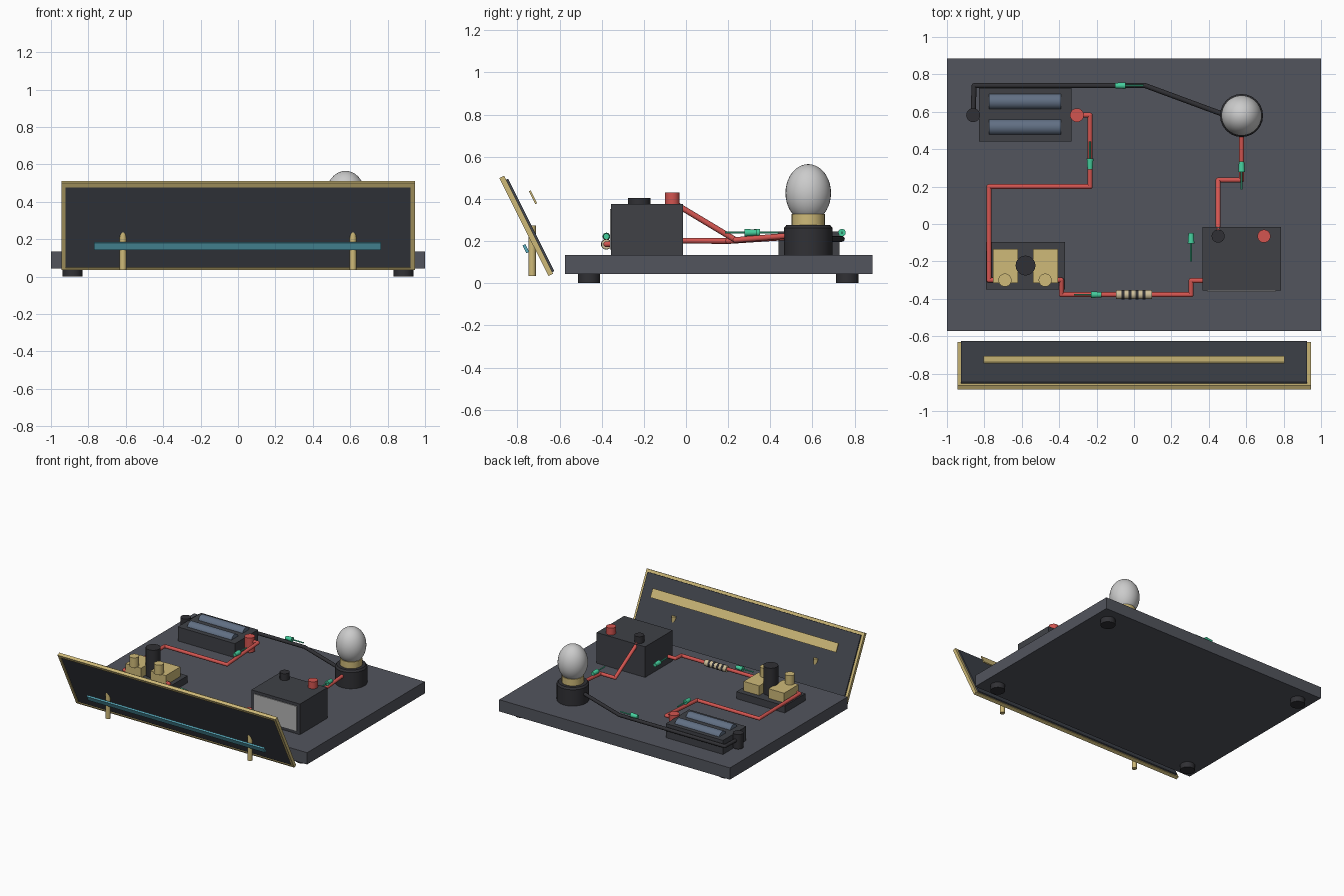
import bpy, bmesh, math
from mathutils import Vector, Matrix

if "Cube" in bpy.data.objects:
    bpy.data.objects.remove(bpy.data.objects["Cube"])


def mat(name, *rgb):
    m = bpy.data.materials.new(name)
    m.diffuse_color = (*rgb, 1)
    m.use_nodes = True
    m.node_tree.nodes["Principled BSDF"].inputs["Base Color"].default_value = m.diffuse_color
    return m


SLATE = mat("slate", 0.085, 0.09, 0.11)
CASE = mat("case_dark", 0.05, 0.053, 0.062)
BLACK = mat("black", 0.03, 0.03, 0.035)
PANEL = mat("panel_dark", 0.05, 0.056, 0.07)
BRASS = mat("brass", 0.62, 0.49, 0.19)
TAN = mat("tan", 0.62, 0.52, 0.32)
RED = mat("red", 0.65, 0.09, 0.08)
GREEN = mat("green", 0.06, 0.62, 0.34)
CELL = mat("cell_blue", 0.12, 0.16, 0.23)
TEAL = mat("teal", 0.1, 0.4, 0.5)
PALE = mat("dial_grey", 0.45, 0.45, 0.45)
GLASS = mat("glass", 0.78, 0.78, 0.78)


def finish(name, bm, material, smooth=False):
    me = bpy.data.meshes.new(name)
    bm.to_mesh(me)
    bm.free()
    ob = bpy.data.objects.new(name, me)
    bpy.context.collection.objects.link(ob)
    me.materials.append(material)
    if smooth:
        bpy.ops.object.select_all(action='DESELECT')
        ob.select_set(True)
        bpy.context.view_layer.objects.active = ob
        bpy.ops.object.shade_smooth_by_angle(angle=math.radians(40))
    return ob


def box(name, lo, hi, material):
    lo, hi = Vector(lo), Vector(hi)
    bm = bmesh.new()
    bmesh.ops.create_cube(bm, size=1, matrix=Matrix.Translation((lo + hi) / 2) @ Matrix.Diagonal((*(hi - lo), 1)))
    return finish(name, bm, material)


def add_rod(bm, a, b, r1, r2=None, seg=24):
    a, b = Vector(a), Vector(b)
    rot = (b - a).to_track_quat('Z', 'Y').to_matrix().to_4x4()
    bmesh.ops.create_cone(bm, cap_ends=True, segments=seg, radius1=r1, radius2=r1 if r2 is None else r2,
                          depth=(b - a).length, matrix=Matrix.Translation((a + b) / 2) @ rot)


def rod(name, a, b, r, material, r2=None):
    bm = bmesh.new()
    add_rod(bm, a, b, r, r2)
    return finish(name, bm, material, True)


def post(name, x, y, z0, z1, r, material):
    return rod(name, (x, y, z0), (x, y, z1), r, material)


def wire(name, pts, material, r=0.0135):
    # straight lengths with ball joints at the bends
    bm = bmesh.new()
    for a, b in zip(pts, pts[1:]):
        add_rod(bm, a, b, r, seg=12)
    for p in pts[1:-1]:
        bmesh.ops.create_uvsphere(bm, u_segments=12, v_segments=8, radius=r, matrix=Matrix.Translation(p))
    return finish(name, bm, material, True)


def marker(name, tail, neck, tip):
    # current direction arrow: thin stem and thick head
    bm = bmesh.new()
    add_rod(bm, tail, neck, 0.005, seg=8)
    add_rod(bm, neck, tip, 0.018, 0.014, seg=16)
    return finish(name, bm, GREEN, True)


# base board and feet
box("base_board", (-1, -0.573, 0.043), (1, 0.885, 0.135), SLATE)
for x in (-0.885, 0.885):
    for y in (-0.46, 0.765):
        post("foot", x, y, 0, 0.045, 0.053, BLACK)

# tilted front panel: local y is the panel normal, local z runs up the slope
tilt = Matrix.Rotation(math.radians(26.6), 4, 'X')


def tilted(name, centre, size, material):
    h = Vector(size) / 2
    ob = box(name, -h, h, material)
    ob.data.transform(Matrix.Translation(centre) @ tilt)
    return ob


def on_panel(x, n, s):
    return Vector((0, -0.758, 0.272)) + tilt.to_3x3() @ Vector((x, n, s))


tilted("panel_sheet", on_panel(0, 0.008, -0.006), (1.85, 0.03, 0.49), PANEL)
tilted("panel_frame_top", on_panel(0, 0, 0.248), (1.89, 0.025, 0.024), BRASS)
tilted("panel_frame_bottom", on_panel(0, 0, -0.253), (1.89, 0.025, 0.014), BRASS)
for s in (-1, 1):
    tilted("panel_frame_side", on_panel(s * 0.934, 0, 0), (0.022, 0.025, 0.52), BRASS)
    post("panel_post", s * 0.615, -0.73, 0.035, 0.275, 0.018, BRASS)
tilted("panel_back_strip", (0, -0.726, 0.408), (1.61, 0.009, 0.068), BRASS)
tilted("panel_front_strip", (-0.002, -0.76, 0.164), (1.535, 0.014, 0.042), TEAL)

# battery holder with two cells
box("battery_holder", (-0.83, 0.44, 0.135), (-0.335, 0.728, 0.245), CASE)
for y in (0.518, 0.655):
    rod("battery_cell", (-0.775, y, 0.232), (-0.39, y, 0.232), 0.043, CELL)
post("battery_terminal_negative", -0.86, 0.582, 0.145, 0.26, 0.037, BLACK)
post("battery_terminal_positive", -0.305, 0.582, 0.145, 0.26, 0.037, RED)

# switch
box("switch_base", (-0.79, -0.35, 0.135), (-0.37, -0.095, 0.19), CASE)
for x0, xk in ((-0.755, -0.69), (-0.54, -0.475)):
    box("switch_contact", (x0, -0.315, 0.19), (x0 + 0.135, -0.135, 0.265), BRASS)
    post("switch_screw", xk, -0.3, 0.26, 0.338, 0.035, BRASS)
post("switch_button", -0.58, -0.222, 0.19, 0.405, 0.053, BLACK)

# meter
box("meter_case", (0.365, -0.355, 0.135), (0.785, -0.015, 0.375), CASE)
box("meter_dial", (0.39, -0.361, 0.16), (0.76, -0.354, 0.352), PALE)
post("meter_terminal_negative", 0.45, -0.065, 0.37, 0.428, 0.035, BLACK)
post("meter_terminal_positive", 0.695, -0.065, 0.37, 0.43, 0.035, RED)

# lamp
post("lamp_socket", 0.575, 0.58, 0.135, 0.262, 0.115, BLACK)
rod("lamp_socket_rim", (0.575, 0.58, 0.262), (0.575, 0.58, 0.276), 0.115, BLACK, 0.104)
post("lamp_collar", 0.575, 0.58, 0.27, 0.328, 0.079, BRASS)
bm = bmesh.new()
bmesh.ops.create_uvsphere(bm, u_segments=32, v_segments=20, radius=1, matrix=Matrix.Translation((0.575, 0.58, 0.428))
                          @ Matrix.Diagonal((0.108, 0.108, 0.137, 1)))
finish("lamp_bulb", bm, GLASS, True)

# wiring
wire("wire_battery_to_lamp", [(-0.86, 0.582, 0.21), (-0.855, 0.74, 0.21), (0.06, 0.74, 0.21), (0.48, 0.585, 0.21)], BLACK)
wire("wire_battery_to_switch", [(-0.305, 0.582, 0.225), (-0.235, 0.582, 0.225), (-0.235, 0.2, 0.2),
                                (-0.775, 0.2, 0.2), (-0.775, -0.3, 0.205), (-0.74, -0.3, 0.205)], RED)
wire("wire_switch_to_meter", [(-0.42, -0.3, 0.205), (-0.388, -0.3, 0.2), (-0.388, -0.378, 0.185),
                              (0.305, -0.378, 0.185), (0.305, -0.303, 0.19), (0.38, -0.303, 0.19)], RED)
wire("wire_meter_to_lamp", [(0.45, -0.065, 0.385), (0.45, 0.235, 0.205), (0.575, 0.235, 0.205), (0.575, 0.48, 0.225)], RED)

# resistor with colour bands
rod("resistor_body", (-0.095, -0.378, 0.185), (0.095, -0.378, 0.185), 0.024, TAN)
for x in (-0.06, -0.022, 0.016, 0.054):
    rod("resistor_band", (x - 0.008, -0.378, 0.185), (x + 0.008, -0.378, 0.185), 0.0255, BLACK)

# current markers
marker("marker_negative", (0.05, 0.74, 0.24), (-0.045, 0.74, 0.24), (-0.102, 0.74, 0.24))
marker("marker_positive", (-0.235, 0.44, 0.24), (-0.235, 0.35, 0.24), (-0.235, 0.292, 0.24))
marker("marker_lamp", (0.575, 0.185, 0.24), (0.575, 0.278, 0.24), (0.575, 0.335, 0.24))
marker("marker_meter", (0.305, -0.2, 0.235), (0.305, -0.105, 0.235), (0.305, -0.048, 0.235))
marker("marker_resistor", (-0.32, -0.378, 0.222), (-0.23, -0.378, 0.222), (-0.173, -0.378, 0.222))
